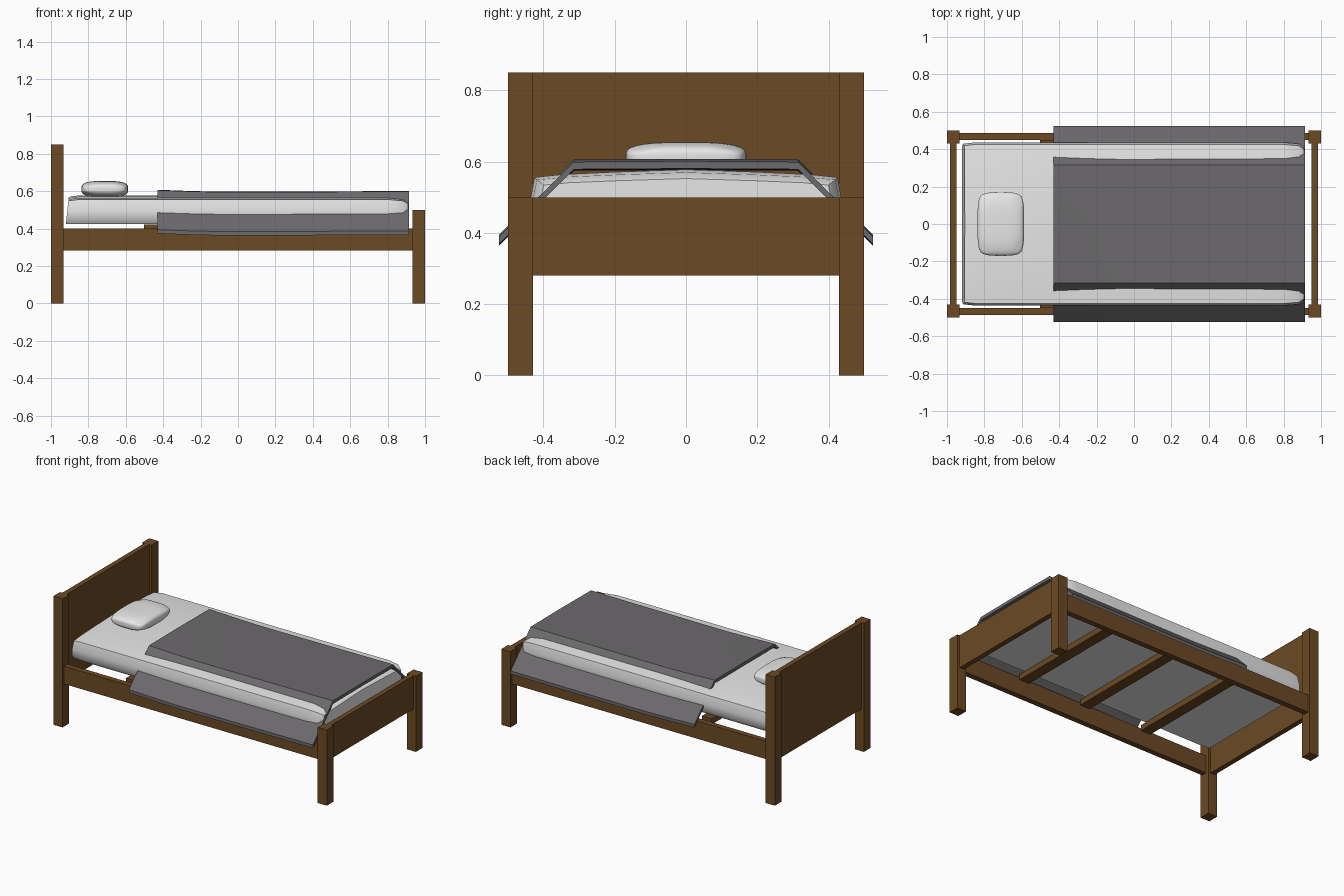
import bpy, bmesh, math

cube = bpy.data.objects.get("Cube")
if cube:
    bpy.data.objects.remove(cube, do_unlink=True)


def material(name, r, g, b):
    m = bpy.data.materials.new(name)
    m.use_nodes = True
    m.diffuse_color = (r, g, b, 1)
    m.node_tree.nodes["Principled BSDF"].inputs["Base Color"].default_value = (r, g, b, 1)
    return m


WOOD = material("brown wood", 0.15, 0.067, 0.018)
LINEN = material("white linen", 0.8, 0.8, 0.8)
WOOL = material("grey wool", 0.15, 0.143, 0.15)


def finish(name, bm, mat, smooth_angle=None):
    bmesh.ops.recalc_face_normals(bm, faces=bm.faces)
    mesh = bpy.data.meshes.new(name)
    bm.to_mesh(mesh)
    bm.free()
    mesh.materials.append(mat)
    ob = bpy.data.objects.new(name, mesh)
    bpy.context.scene.collection.objects.link(ob)
    if smooth_angle:
        bpy.ops.object.select_all(action="DESELECT")
        ob.select_set(True)
        bpy.context.view_layer.objects.active = ob
        bpy.ops.object.shade_smooth_by_angle(angle=math.radians(smooth_angle))
    return ob


def box(name, x, y, z, mat=WOOD):
    """Box from (min, max) pairs."""
    bm = bmesh.new()
    bmesh.ops.create_cube(bm, size=1)
    for v in bm.verts:
        for i, (lo, hi) in enumerate((x, y, z)):
            v.co[i] = lo if v.co[i] < 0 else hi
    return finish(name, bm, mat)


def loft(name, rings, mat, angle):
    """Closed skin through equal-length rings of points, capped at both ends."""
    bm = bmesh.new()
    rows = [[bm.verts.new(p) for p in ring] for ring in rings]
    n = len(rows[0])
    for a, b in zip(rows, rows[1:]):
        for i in range(n):
            j = (i + 1) % n
            bm.faces.new((a[i], a[j], b[j], b[i]))
    bm.faces.new(rows[0])
    bm.faces.new(rows[-1])
    return finish(name, bm, mat, angle)


# Posts and side rails
for side, s in (("left", 1), ("right", -1)):
    # head end is at -x; the two long sides are front (-y) and back (+y)
    edge = "back" if s > 0 else "front"
    post_y = sorted((s * 0.43, s * 0.5))
    box(f"head_post_{edge}", (-1, -0.933), post_y, (0, 0.85))
    box(f"foot_post_{edge}", (0.933, 1), post_y, (0, 0.5))
    box(f"side_rail_{edge}", (-0.933, 0.933), sorted((s * 0.45, s * 0.487)), (0.283, 0.4))

# End boards
box("headboard", (-0.983, -0.95), (-0.43, 0.43), (0.28, 0.85))
box("footboard", (0.95, 0.983), (-0.43, 0.43), (0.28, 0.5))

# Slats under the mattress
for i in range(3):
    x = (i - 1) * 0.467
    box(f"slat_{i + 1}", (x - 0.036, x + 0.036), (-0.45, 0.45), (0.385, 0.422))

# Mattress: crowned cross-section lofted from head to foot
half = [(0.41, 0.425), (0.43, 0.45), (0.436, 0.5), (0.425, 0.556),
        (0.35, 0.564), (0.2, 0.571)]
section = half + [(0, 0.578)] + [(-y, z) for y, z in reversed(half)]
rings = []
for x, wide, drop in ((-0.92, 0.985, 0.008), (-0.85, 1, 0), (-0.4, 1, 0), (0, 1, 0),
                      (0.5, 1, 0), (0.8, 1, 0), (0.88, 0.985, 0.008), (0.91, 0.94, 0.025)):
    ring = []
    for y, z in section:
        up = (z - 0.425) / 0.15
        lean = 0.015 * up if x < -0.9 else 0
        ring.append((x + lean, y * wide, z - drop * up))
    rings.append(ring)
loft("mattress", rings, LINEN, 50)

# Blanket: folded sheet with flaps, sagging slightly along its length
outer = [(-0.525, 0.395), (-0.42, 0.5), (-0.315, 0.606), (0, 0.608),
         (0.315, 0.606), (0.42, 0.5), (0.525, 0.395)]
rings = []
steps = 8
for i in range(steps + 1):
    t = i / steps
    sag = 0.011 * math.sin(math.pi * min(t * 1.6, 0.5 + t * 0.3))
    top = [(y, z - sag) for y, z in outer]
    under = [(y, z - 0.021) for y, z in reversed(top)]
    rings.append([(-0.43 + 1.345 * t, y, z) for y, z in top + under])
loft("blanket", rings, WOOL, 30)

# Pillow: plump cushion from a rounded grid
bm = bmesh.new()
bmesh.ops.create_cube(bm, size=2)
bmesh.ops.subdivide_edges(bm, edges=bm.edges[:], cuts=7, use_grid_fill=True)


def plump(u, v, w):
    """Swell one axis where the other two are near their middle."""
    return u * (1 - 0.1 * v ** 4 - 0.15 * w ** 4)


for vert in bm.verts:
    a, b, c = vert.co
    vert.co = (-0.712 + 0.125 * plump(a, b, c),
               0.17 * plump(b, a, c),
               0.612 + 0.043 * c * (1 - 0.22 * a ** 4 - 0.22 * b ** 4))
pillow = finish("pillow", bm, LINEN, 80)
sub = pillow.modifiers.new("soften", "SUBSURF")
sub.levels = sub.render_levels = 1
